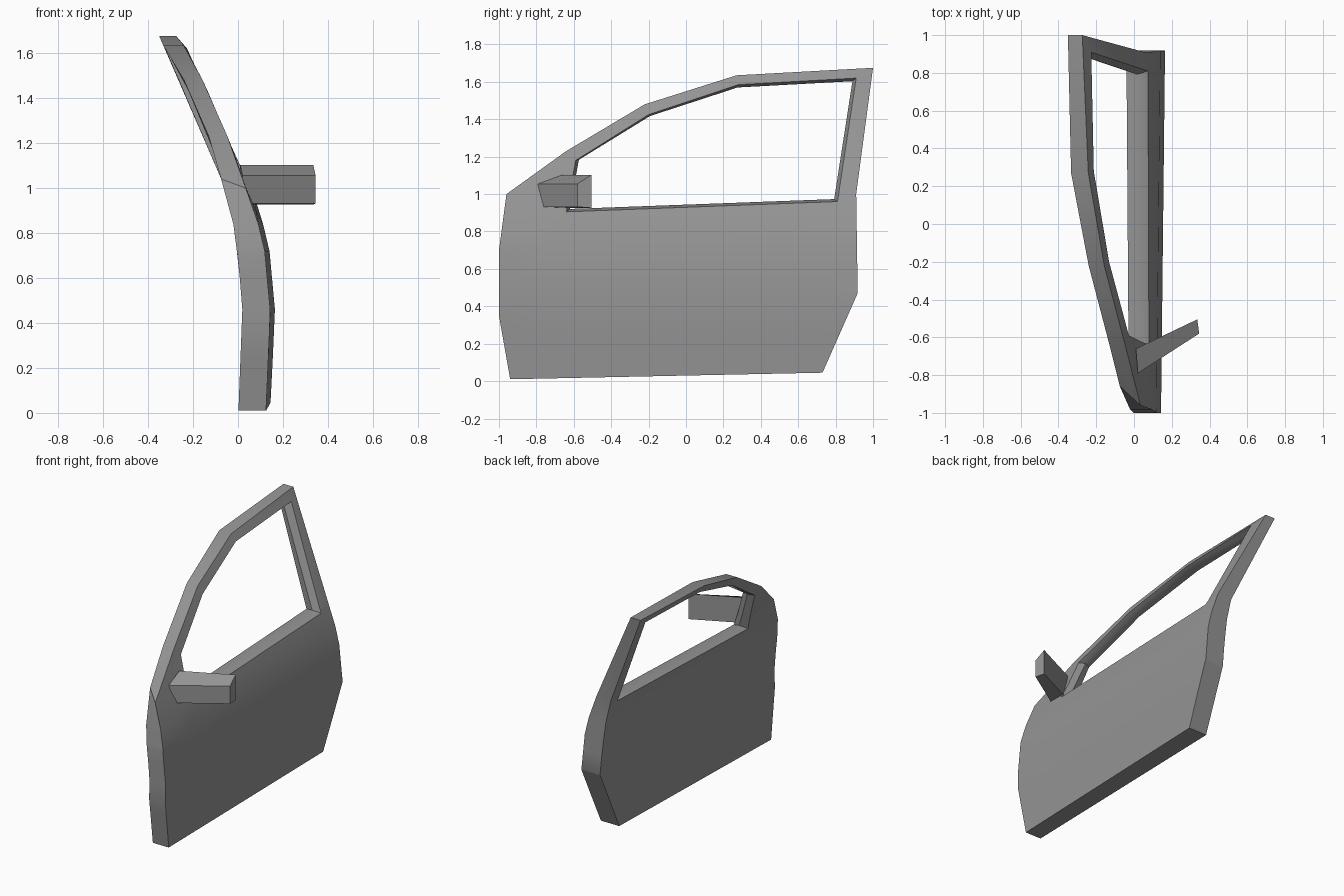
import bpy, bmesh, math
from mathutils import Vector

if "Cube" in bpy.data.objects:
    bpy.data.objects.remove(bpy.data.objects["Cube"])

grey = bpy.data.materials.new("door grey")
grey.use_nodes = True
COLOUR = (0.3, 0.3, 0.3, 1)
grey.diffuse_color = COLOUR
grey.node_tree.nodes["Principled BSDF"].inputs["Base Color"].default_value = COLOUR

# Side profile of the door and its window opening, as (y, z)
OUTLINE = [(-.94, .01), (-1, .35), (-1, .7), (-.96, 1), (-.64, 1.23), (-.22, 1.48),
           (.27, 1.635), (1, 1.675), (.91, 1), (.918, .47), (.73, .045)]
WINDOW = [(-.64, .905), (-.59, 1.18), (-.2, 1.425), (.28, 1.585), (.91, 1.62), (.81, .96)]
CENTRE = Vector((0, .1, 1.25))

# Curvature of the outer skin and inner panel, as (z, x)
OUTER = [(.01, .135), (.45, .155), (.72, .13), (.93, .08), (1, .045), (1.1, .01),
         (1.23, -.04), (1.48, -.155), (1.635, -.245), (1.675, -.285)]
INNER = [(.01, .002), (.48, .02), (.68, 0), (.95, -.035), (1.04, -.075),
         (1.23, -.13), (1.48, -.24), (1.635, -.333), (1.675, -.35)]


def curve_x(table, z):
    if z <= table[0][0]:
        return table[0][1]
    for (z0, x0), (z1, x1) in zip(table, table[1:]):
        if z <= z1:
            return x0 + (x1 - x0) * (z - z0) / (z1 - z0)
    return table[-1][1]


def finish(bm, name, angle):
    bmesh.ops.recalc_face_normals(bm, faces=bm.faces[:])
    mesh = bpy.data.meshes.new(name)
    bm.to_mesh(mesh)
    bm.free()
    mesh.materials.append(grey)
    ob = bpy.data.objects.new(name, mesh)
    bpy.context.scene.collection.objects.link(ob)
    bpy.ops.object.select_all(action='DESELECT')
    ob.select_set(True)
    bpy.context.view_layer.objects.active = ob
    bpy.ops.object.shade_smooth_by_angle(angle=math.radians(angle))
    return ob


# Flat sheet with the window hole, cut into bands that can follow the curvature
bm = bmesh.new()
edges = []
for loop in (OUTLINE, WINDOW):
    ring = [bm.verts.new((0, y, z)) for y, z in loop]
    edges += [bm.edges.new((a, b)) for a, b in zip(ring, ring[1:] + ring[:1])]
bmesh.ops.triangle_fill(bm, use_beauty=True, edges=edges, normal=(1, 0, 0))
for z in (.25, .46, .6, .72, .84, 1):
    bmesh.ops.bisect_plane(bm, geom=bm.verts[:] + bm.edges[:] + bm.faces[:],
                           plane_co=(0, 0, z), plane_no=(0, 0, 1), dist=.0005)

# Sort the boundary edges into the door rim and the window reveal
rim, reveal = [], []
for e in bm.edges:
    if len(e.link_faces) == 1:
        a, b = e.verts
        mid = (a.co + b.co) / 2
        side = Vector((1, 0, 0)).cross(b.co - a.co)
        if side.dot(e.link_faces[0].calc_center_median() - mid) < 0:
            side = -side
        (reveal if side.dot(mid - CENTRE) > 0 else rim).append((a, b))

# Inner panel as a second sheet; the outer sheet becomes the skin
skin_verts, skin_faces = bm.verts[:], bm.faces[:]
inner = {}
for v in skin_verts:
    y, z = v.co.y, v.co.z
    iy, iz = y, z
    if y < -.95 and abs(z - 1) < .01:
        iy, iz = -.86, 1.04
    inner[v] = bm.verts.new((curve_x(INNER, iz), iy, iz))
for f in skin_faces:
    bm.faces.new([inner[v] for v in reversed(f.verts)])
for v in skin_verts:
    v.co.x = curve_x(OUTER, v.co.z) + .011 * v.co.y

# Rim around the door and a raised crest around the window opening
for a, b in rim:
    bm.faces.new((a, b, inner[b], inner[a]))
crest = {}
for v in {v for pair in reveal for v in pair}:
    mid = (v.co + inner[v].co) / 2
    to_centre = CENTRE - mid
    crest[v] = bm.verts.new(mid + Vector((0, .025 * to_centre.y, .045 * to_centre.z)))
for a, b in reveal:
    bm.faces.new((a, b, crest[b], crest[a]))
    bm.faces.new((crest[a], crest[b], inner[b], inner[a]))
finish(bm, "door_panel", 30)

# Wing mirror: tapered box between root and tip sections
bm = bmesh.new()
sections = []
for front, back in (((.02, -.79), (.01, -.66)), ((.345, -.58), (.335, -.505))):
    sections.append([bm.verts.new((*p, z)) for p, z in
                     ((front, .932), (front, 1.055), (back, 1.103), (back, .926))])
root, tip = sections
bm.faces.new(root)
bm.faces.new(tip)
for i in range(4):
    j = (i + 1) % 4
    bm.faces.new((root[i], root[j], tip[j], tip[i]))
finish(bm, "wing_mirror", 15)
